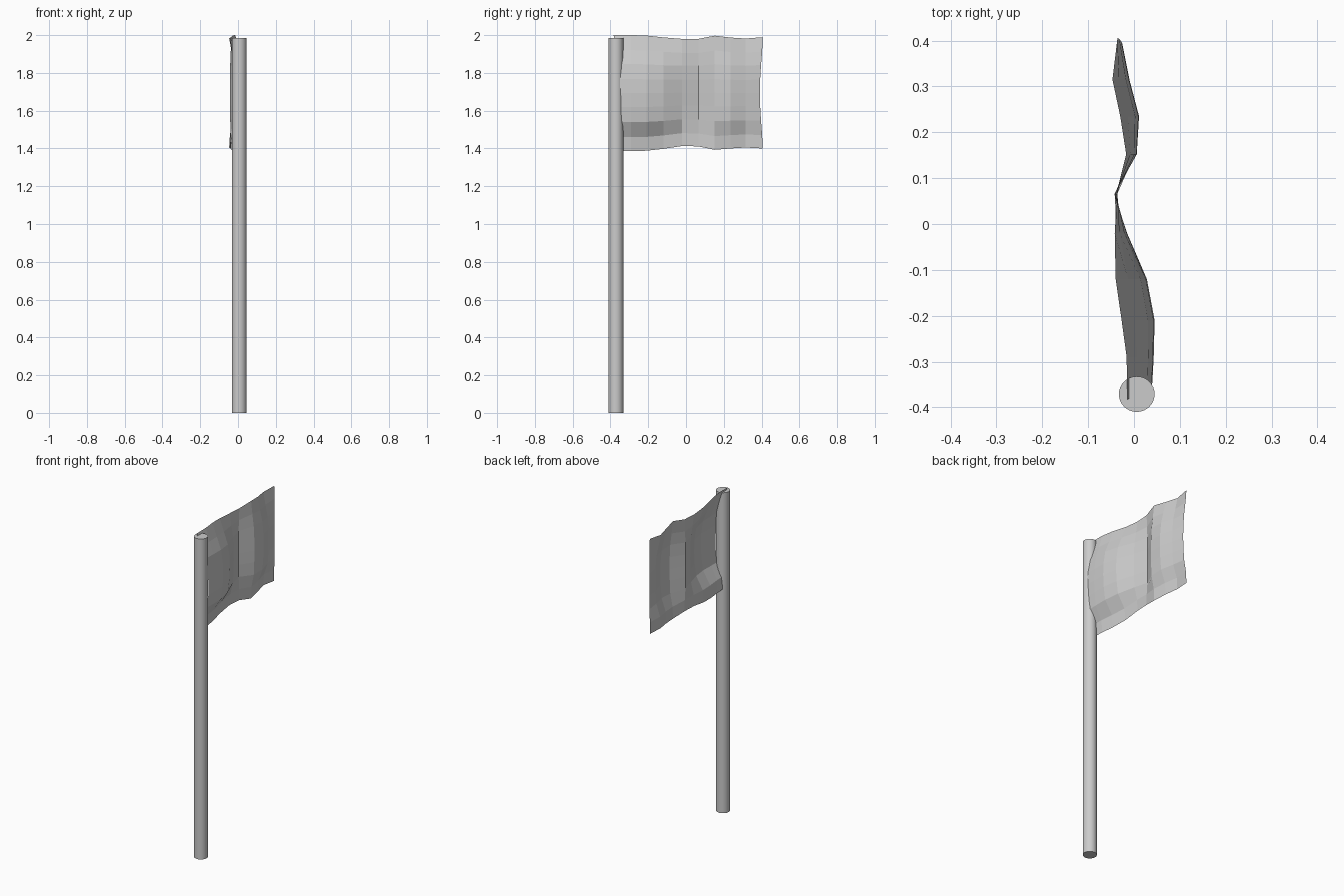
import bpy, bmesh

# Pole: plain cylinder
bpy.ops.mesh.primitive_cylinder_add(vertices=32, radius=0.039, depth=1.985,
                                    location=(0.006, -0.371, 0.9925))
pole = bpy.context.object
pole.name = "pole"
bpy.ops.object.shade_smooth_by_angle()

# Flag columns: y, x at top/bottom hems, x at mid height, top z, bottom z
columns = [
    (-0.375, -0.015, 0.040, 2.000, 1.388),
    (-0.290, -0.016, 0.043, 2.000, 1.386),
    (-0.210, -0.027, 0.045, 1.998, 1.388),
    (-0.120, -0.040, 0.028, 1.988, 1.398),
    (-0.020, -0.042, -0.015, 1.980, 1.413),
    (0.065, -0.036, -0.043, 1.980, 1.411),
    (0.152, -0.017, 0.006, 1.997, 1.393),
    (0.235, -0.030, 0.011, 1.987, 1.400),
    (0.315, -0.047, -0.010, 1.982, 1.405),
    (0.406, -0.036, -0.025, 1.989, 1.400),
]
# Flag rows: height fraction, amount of the mid-height wave, sideways pull of the ends
rows = [(0, 0, 0), (0.12, 0.12, 0.2), (0.25, 0.8, 0.6), (0.38, 0.95, 0.9), (0.5, 1, 1),
        (0.62, 0.97, 0.9), (0.75, 0.8, 0.6), (0.87, 0.4, 0.2), (1, 0, 0)]

# Flag: faceted rippling cloth
bm = bmesh.new()
grid = []
for i, (y, hem, mid, top, bottom) in enumerate(columns):
    line = []
    for t, wave, pull in rows:
        yy = y
        if i == 0:
            yy += 0.018 * pull + 0.030 * (1 - t) - 0.008 * t
        elif i == len(columns) - 1:
            yy -= 0.015 * pull
        line.append(bm.verts.new((hem + (mid - hem) * wave, yy, bottom + (top - bottom) * t)))
    grid.append(line)
for a, b in zip(grid, grid[1:]):
    for j in range(len(rows) - 1):
        bm.faces.new((a[j], b[j], b[j + 1], a[j + 1]))
mesh = bpy.data.meshes.new("flag")
bm.to_mesh(mesh)
bm.free()
flag = bpy.data.objects.new("flag", mesh)
bpy.context.collection.objects.link(flag)
